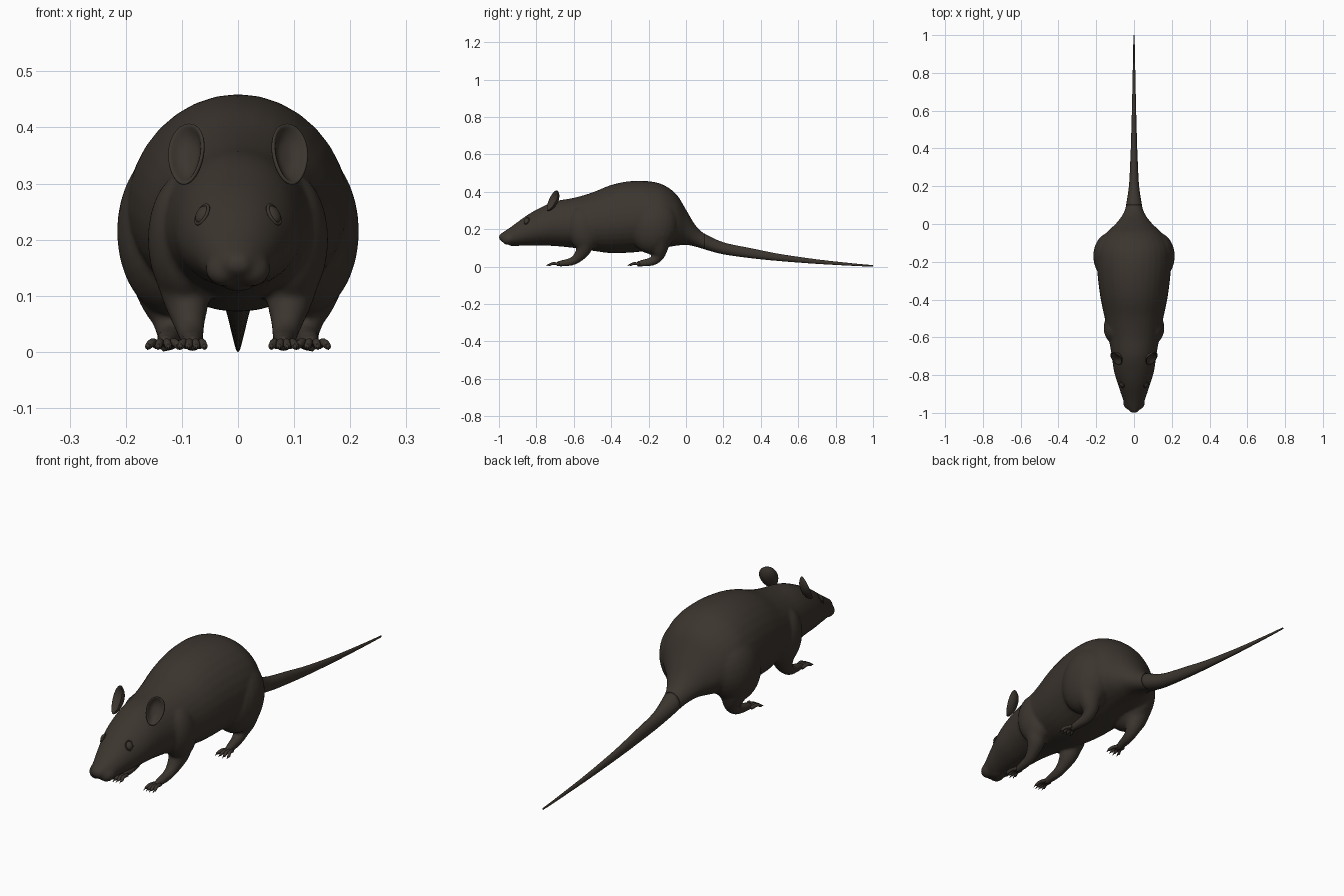
import bpy, bmesh, math
from mathutils import Vector, Matrix

cube = bpy.data.objects.get("Cube")
if cube:
    bpy.data.objects.remove(cube, do_unlink=True)


def material(name, rgb):
    m = bpy.data.materials.new(name)
    m.use_nodes = True
    m.diffuse_color = (*rgb, 1)
    m.node_tree.nodes["Principled BSDF"].inputs["Base Color"].default_value = (*rgb, 1)
    return m


FUR = material("dark_brown_fur", (0.045, 0.036, 0.028))


def spline(rows, steps):
    """Smooth rows of numbers with a Catmull-Rom curve."""
    p = [Vector(r) for r in rows]
    p = [p[0]] + p + [p[-1]]
    out = []
    for a, b, c, d in zip(p, p[1:], p[2:], p[3:]):
        for i in range(steps):
            t = i / steps
            out.append(0.5 * (2 * b + (c - a) * t + (2 * a - 5 * b + 4 * c - d) * t * t
                              + (3 * b - a - 3 * c + d) * t ** 3))
    return out + [p[-1]]


def skin(bm, rings):
    """Join closed rings of points into a capped skin."""
    loops = [[bm.verts.new(p) for p in ring] for ring in rings]
    n = len(loops[0])
    for a, b in zip(loops, loops[1:]):
        for i in range(n):
            j = (i + 1) % n
            bm.faces.new((a[i], a[j], b[j], b[i]))
    bm.faces.new(loops[0])
    bm.faces.new(loops[-1])


def loft(bm, rows, steps=4, n=32):
    """Body loft from rows of y, bottom, top and half width."""
    rings = []
    for y, low, top, w in spline(rows, steps):
        mid = low + 0.45 * (top - low)
        ring = []
        for i in range(n):
            a = math.tau * i / n
            s = math.sin(a)
            ring.append((w * math.cos(a), y, mid + s * ((top - mid) if s > 0 else (mid - low))))
        rings.append(ring)
    skin(bm, rings)


def limb(bm, rows, side, steps=5, n=16):
    """Round limb from rows of x, y, z and radius."""
    pts = [(Vector((p[0] * side, p[1], p[2])), p[3])
           for p in spline(rows, steps)]
    rings = []
    for i, (c, r) in enumerate(pts):
        t = (pts[min(i + 1, len(pts) - 1)][0] - pts[max(i - 1, 0)][0]).normalized()
        u = Vector((1, 0, 0))
        u = (u - t * u.dot(t)).normalized()
        v = t.cross(u)
        rings.append([c + r * (u * math.cos(math.tau * k / n) + v * math.sin(math.tau * k / n))
                      for k in range(n)])
    skin(bm, rings)


def ball(bm, center, radii, tilt=0.0):
    m = Matrix.Translation(center) @ Matrix.Rotation(tilt, 4, 'X') @ Matrix.Diagonal((*radii, 1))
    bmesh.ops.create_uvsphere(bm, u_segments=24, v_segments=16, radius=1, matrix=m)


def finish(bm, name):
    bmesh.ops.recalc_face_normals(bm, faces=bm.faces)
    for f in bm.faces:
        f.smooth = True
    me = bpy.data.meshes.new(name)
    bm.to_mesh(me)
    bm.free()
    me.materials.append(FUR)
    ob = bpy.data.objects.new(name, me)
    bpy.context.collection.objects.link(ob)
    return ob


# Body profile: y, bottom, top, half width
TORSO = [(-1, .145, .17, .015), (-.975, .128, .187, .036), (-.93, .113, .217, .058),
         (-.85, .113, .275, .085), (-.78, .113, .315, .106), (-.7, .11, .35, .118),
         (-.6, .1, .368, .135), (-.5, .085, .397, .155), (-.4, .072, .437, .176),
         (-.3, .075, .457, .19), (-.2, .085, .457, .198), (-.12, .1, .437, .19),
         (-.05, .112, .385, .15), (0, .116, .305, .098), (.05, .107, .222, .06),
         (.1, .092, .176, .042)]
TAIL = [(.2, .066, .13, .027), (.35, .045, .098, .019), (.5, .03, .068, .014),
        (.7, .015, .039, .009), (.9, .004, .017, .005), (1, 0, .008, .003)]

# Body, haunches, shoulders and legs fused into one soft form
bm = bmesh.new()
loft(bm, TORSO + TAIL[:2])
ball(bm, (0, -.98, .163), (.018, .02, .016))
ball(bm, (0, -.915, .122), (.03, .035, .014))
for s in (-1, 1):
    ball(bm, (s * .12, -.17, .215), (.096, .125, .15), -.25)
    ball(bm, (s * .095, -.55, .2), (.066, .085, .12), .2)
    ball(bm, (s * .024, -.945, .148), (.034, .04, .03), .4)
    limb(bm, [(.105, -.54, .18, .055), (.093, -.545, .1, .043), (.087, -.575, .053, .029),
              (.083, -.61, .028, .022), (.081, -.66, .018, .018), (.081, -.695, .013, .013)], s)
    limb(bm, [(.13, -.15, .17, .08), (.128, -.145, .1, .052), (.121, -.15, .057, .033),
              (.121, -.18, .029, .024), (.127, -.23, .019, .019), (.131, -.265, .013, .014)], s)
body = finish(bm, "body")
mod = body.modifiers.new("fuse", 'REMESH')
mod.mode = 'VOXEL'
mod.voxel_size = .007
mod.use_smooth_shade = True
mod = body.modifiers.new("soften", 'SMOOTH')
mod.factor = .5
mod.iterations = 8

# Thin tail, overlapping the body
bm = bmesh.new()
loft(bm, TORSO[-1:] + TAIL, 6, 20)
finish(bm, "tail")


def toes(name, side, x, y, length, spread):
    """Four curved, clawed toes fanned out from a foot."""
    bm = bmesh.new()
    for k in (-1.5, -.5, .5, 1.5):
        reach = length * (1 - .09 * abs(k))
        x0, x1 = x + k * .008, x + k * spread
        limb(bm, [(x0, y + .012, .013, .008), (x0 * .5 + x1 * .5, y - reach * .35, .017, .0072),
                  (x1, y - reach * .7, .01, .006), (x1, y - reach * .8, .01, .003),
                  (x1 + k * .001, y - reach, .004, .0008)], side, 4, 10)
    finish(bm, name)


def ear(name, side):
    """Cupped oval ear, turned outward and leaning back."""
    bm = bmesh.new()
    n, rings = 28, 7
    hub = bm.verts.new((0, .024, -.006))
    old = None
    for j in range(1, rings + 1):
        r = j / rings
        new = []
        for i in range(n):
            a = math.tau * i / n
            up = math.sin(a)
            new.append(bm.verts.new((r * .036 * math.cos(a) * (1 + .15 * up),
                                     .024 * (1 - r ** 3), r * .06 * up)))
        for i in range(n):
            k = (i + 1) % n
            bm.faces.new((old[i], old[k], new[k], new[i]) if old else (hub, new[i], new[k]))
        old = new
    turn = Matrix.Rotation(side * .5, 4, 'Z') @ Matrix.Rotation(side * .22, 4, 'Y') \
        @ Matrix.Rotation(-.4, 4, 'X')
    bm.transform(Matrix.Translation((side * .094, -.715, .353)) @ turn)
    ob = finish(bm, name)
    mod = ob.modifiers.new("thickness", 'SOLIDIFY')
    mod.thickness = .007
    mod.offset = 0
    ob.modifiers.new("round", 'SUBSURF').levels = 1


def eye(name, side):
    """Eyeball inside a raised lid ring."""
    bm = bmesh.new()
    ball(bm, (0, 0, 0), (.014, .009, .017))
    n, m = 28, 8
    rim = []
    for i in range(n):
        a = math.tau * i / n
        rim.append([bm.verts.new(((.014 + .003 * math.cos(b)) * math.cos(a), .003 * math.sin(b),
                                  (.019 + .003 * math.cos(b)) * math.sin(a)))
                    for b in (math.tau * j / m for j in range(m))])
    for i in range(n):
        for j in range(m):
            p, q, k = rim[i], rim[(i + 1) % n], (j + 1) % m
            bm.faces.new((p[j], q[j], q[k], p[k]))
    turn = Matrix.Rotation(side * .95, 4, 'Z') @ Matrix.Rotation(-.5, 4, 'X')
    bm.transform(Matrix.Translation((side * .064, -.852, .245)) @ turn)
    finish(bm, name)


for side, label in ((1, "left"), (-1, "right")):
    toes(label + "_front_toes", side, .081, -.69, .062, .014)
    toes(label + "_hind_toes", side, .133, -.26, .056, .018)
    ear(label + "_ear", side)
    eye(label + "_eye", side)
